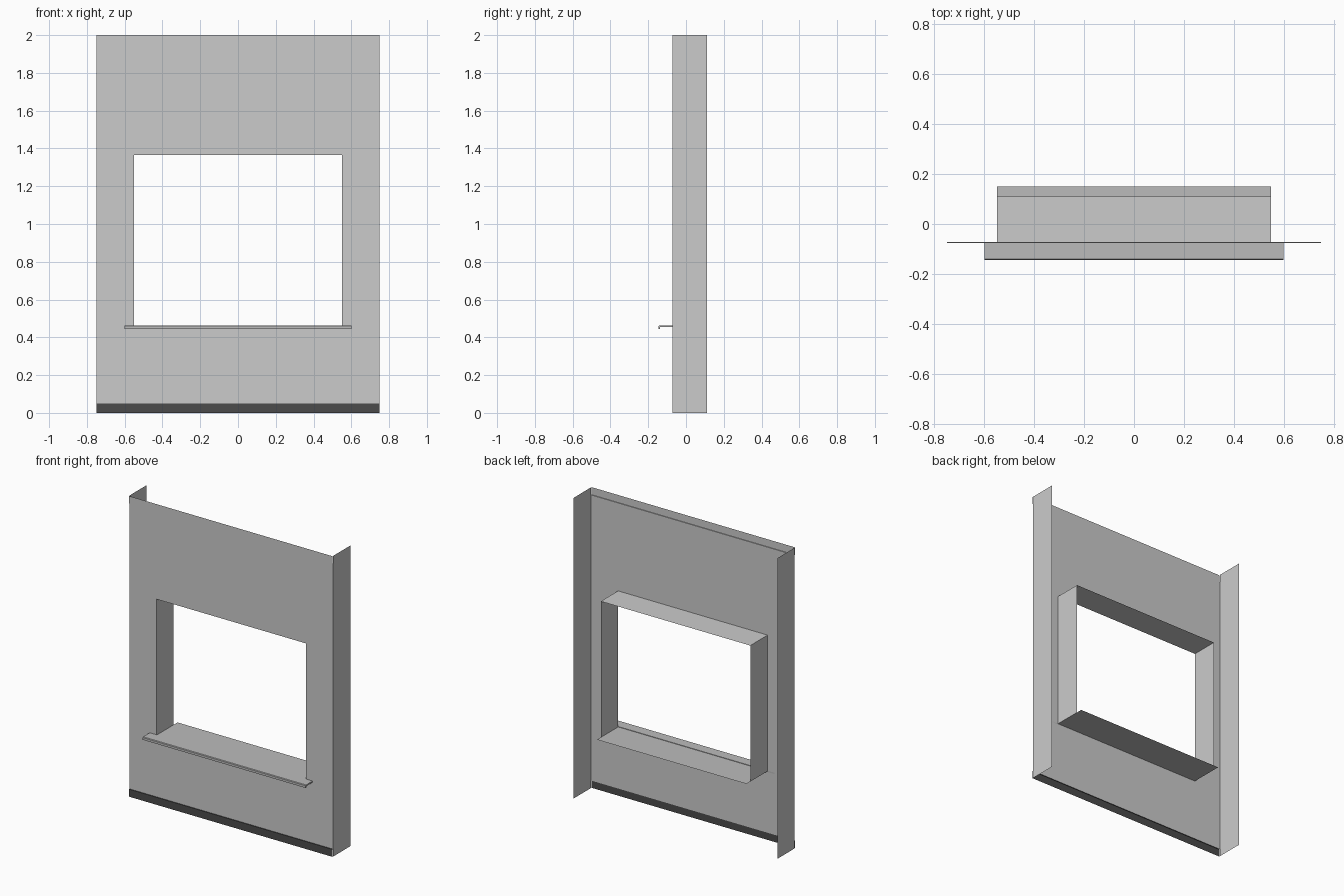
import bpy

if "Cube" in bpy.data.objects:
    bpy.data.objects.remove(bpy.data.objects["Cube"])

FRONT, BACK = -0.072, 0.110      # wall sheet and rear edge of the returns
W, H, BAND = 0.75, 2.0, 0.05     # half width, height, edge band height
OX, OZ0, OZ1 = 0.55, 0.46, 1.365 # window opening


def mesh_object(name, verts, faces, color=None):
    mesh = bpy.data.meshes.new(name)
    mesh.from_pydata(verts, [], faces)
    mesh.update()
    obj = bpy.data.objects.new(name, mesh)
    bpy.context.collection.objects.link(obj)
    if color is not None:
        mat = bpy.data.materials.new(name + "_grey")
        mat.diffuse_color = (color, color, color, 1)
        mat.use_nodes = True
        mat.node_tree.nodes["Principled BSDF"].inputs["Base Color"].default_value = mat.diffuse_color
        mesh.materials.append(mat)
    return obj


def sweep_x(name, profile, half, closed=False, color=None):
    """Extrude a (y, z) profile along x from -half to +half."""
    n = len(profile)
    verts = [(x, y, z) for x in (-half, half) for y, z in profile]
    faces = [(i, (i + 1) % n, n + (i + 1) % n, n + i)
             for i in range(n if closed else n - 1)]
    if closed:
        faces += [tuple(reversed(range(n))), tuple(range(n, 2 * n))]
    return mesh_object(name, verts, faces, color)


# Front wall sheet: 3 x 3 grid with the middle cell left open
xs, zs = (-W, -OX, OX, W), (BAND, OZ0, OZ1, H - BAND)
verts = [(x, FRONT, z) for z in zs for x in xs]
faces = [(r * 4 + c, r * 4 + c + 1, r * 4 + c + 5, r * 4 + c + 4)
         for r in range(3) for c in range(3) if (r, c) != (1, 1)]
mesh_object("wall_sheet", verts, faces)

# Slightly proud bands along the top and bottom edges
STEP = FRONT - 0.005
sweep_x("top_band", [(FRONT, H - BAND), (STEP, H - BAND), (STEP, H)], W, color=0.55)
sweep_x("bottom_band", [(STEP, 0), (STEP, BAND), (FRONT, BAND)], W, color=0.07)

# Side returns and window jambs
for side, s in (("left", -1), ("right", 1)):
    for part, x, z0, z1 in (("side_return", W, 0, H), ("window_jamb", OX, OZ0, OZ1)):
        mesh_object(f"{part}_{side}",
                    [(s * x, FRONT, z0), (s * x, BACK, z0),
                     (s * x, BACK, z1), (s * x, FRONT, z1)],
                    [(0, 1, 2, 3) if (s > 0) == (part == "side_return") else (3, 2, 1, 0)])

# Window head and inner sill board
sweep_x("window_head", [(FRONT, OZ1), (BACK, OZ1)], OX)
sweep_x("inner_sill", [(BACK + 0.04, OZ0), (BACK, OZ0), (FRONT, OZ0)], OX, color=0.5)

# Outer sill with a folded drip lip
sweep_x("outer_sill",
        [(FRONT, 0.454), (FRONT, 0.463), (-0.141, 0.463), (-0.145, 0.459),
         (-0.145, 0.444), (-0.138, 0.444), (-0.138, 0.454)],
        0.60, closed=True, color=0.5)
